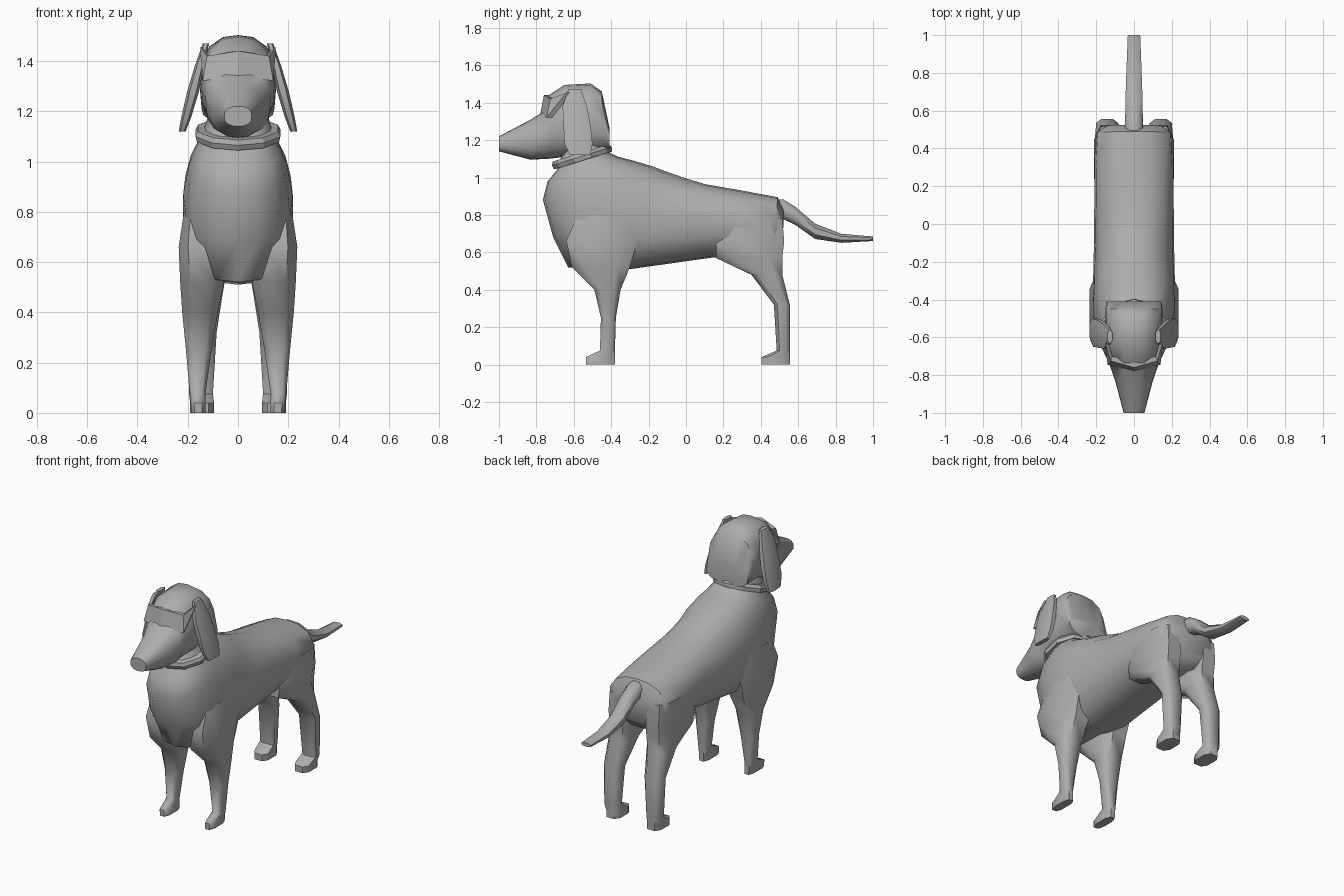
import bpy, bmesh, math
from mathutils import Vector

if "Cube" in bpy.data.objects:
    bpy.data.objects.remove(bpy.data.objects["Cube"])

coat = bpy.data.materials.new("plain grey")
coat.diffuse_color = (0.42, 0.42, 0.42, 1)
coat.use_nodes = True
coat.node_tree.nodes["Principled BSDF"].inputs["Base Color"].default_value = coat.diffuse_color


def finish(name, bm, angle=40):
    bmesh.ops.recalc_face_normals(bm, faces=bm.faces)
    me = bpy.data.meshes.new(name)
    bm.to_mesh(me)
    bm.free()
    me.materials.append(coat)
    me.shade_smooth()
    me.set_sharp_from_angle(angle=math.radians(angle))
    ob = bpy.data.objects.new(name, me)
    bpy.context.collection.objects.link(ob)
    return ob


def ring(a, b, half, n, power, x=0.0):
    """Rounded section whose ends in the side plane are a and b (y, z)."""
    a, b = Vector((x, *a)), Vector((x, *b))
    mid, v = (a + b) / 2, (a - b) / 2
    pts = []
    for i in range(n):
        t = 2 * math.pi * (i + 0.5 * (n == 8)) / n
        c, s = math.cos(t), math.sin(t)
        r = (abs(c) ** power + abs(s) ** power) ** (-1 / power)
        pts.append(mid + v * (c * r) + Vector((half * s * r, 0, 0)))
    return pts


def loft(name, rings, angle=40):
    bm = bmesh.new()
    rows = [[bm.verts.new(p) for p in r] for r in rings]
    n = len(rows[0])
    for p, q in zip(rows, rows[1:]):
        for i in range(n):
            j = (i + 1) % n
            bm.faces.new((p[i], p[j], q[j], q[i]))
    bm.faces.new(rows[0])
    bm.faces.new(rows[-1])
    return finish(name, bm, angle)


# Torso and neck: top point, bottom point, half width
body = [
    ((-.45, 1.22), (-.66, 1.13), .12), ((-.405, 1.13), (-.69, 1.04), .15),
    ((-.36, 1.11), (-.74, .98), .172), ((-.28, 1.09), (-.765, .88), .195),
    ((-.18, 1.06), (-.71, .68), .218), ((-.10, 1.03), (-.63, .52), .218),
    ((0, .995), (-.30, .51), .213), ((.10, .965), (.14, .572), .21),
    ((.30, .93), (.34, .57), .21), ((.49, .895), (.47, .58), .20),
    ((.525, .82), (.515, .64), .15),
]
loft("torso", [ring(a, b, w, 16, 2.5) for a, b, w in body], 50)

# Head with long muzzle: y, bottom, top, half width
head = [
    (-1.0, 1.14, 1.22, .055), (-.83, 1.095, 1.31, .10),
    (-.75, 1.10, 1.36, .128), (-.735, 1.10, 1.44, .13),
    (-.65, 1.11, 1.495, .145), (-.51, 1.12, 1.503, .152),
    (-.45, 1.13, 1.46, .152), (-.41, 1.15, 1.27, .145),
]
loft("head", [ring((y, t), (y, b), w, 16, 2.5) for y, b, t, w in head], 45)

# Tail: y, bottom, top, half width
tail = [
    (.44, .76, .88, .05), (.52, .775, .885, .05), (.585, .745, .845, .048),
    (.69, .67, .755, .046), (.83, .65, .70, .041), (1.0, .66, .685, .034),
]
loft("tail", [ring((y, t), (y, b), w, 8, 2.6) for y, b, t, w in tail], 50)

# Legs: height, front y, back y, inner x, outer x
front_leg = [
    (.80, -.58, -.25, .10, .215), (.66, -.64, -.26, .07, .236),
    (.52, -.61, -.30, .055, .23), (.40, -.49, -.35, .08, .222),
    (.25, -.455, -.375, .105, .207), (.075, -.46, -.38, .13, .192),
    (.04, -.535, -.38, .13, .188), (0, -.535, -.38, .13, .185),
]
hind_leg = [
    (.78, .20, .515, .07, .205), (.66, .16, .525, .05, .212),
    (.57, .16, .515, .045, .21), (.48, .35, .515, .06, .205),
    (.32, .47, .555, .085, .20), (.075, .485, .555, .10, .195),
    (.04, .405, .555, .095, .19), (0, .405, .555, .095, .19),
]


def leg(name, data, side):
    rings = []
    for z, y0, y1, x0, x1 in data:
        cx, cy, hx, hy = side * (x0 + x1) / 2, (y0 + y1) / 2, (x1 - x0) / 2, (y1 - y0) / 2
        # eight-sided section with chamfered corners
        k = .55
        rings.append([Vector((cx + hx * u, cy + hy * v, z)) for u, v in
                      ((1, k), (k, 1), (-k, 1), (-1, k), (-1, -k), (-k, -1), (k, -1), (1, -k))])
    loft(name, rings, 50)


# Ear: height, front y, back y, inner x, outer x
ear = [
    (1.47, -.63, -.56, .115, .14), (1.38, -.66, -.53, .135, .172),
    (1.28, -.655, -.51, .155, .202), (1.18, -.65, -.50, .185, .225),
    (1.12, -.62, -.51, .208, .236),
]
for side, word in ((1, "left"), (-1, "right")):
    leg(word + "_front_leg", front_leg, side)
    leg(word + "_hind_leg", hind_leg, side)
    leg(word + "_ear", ear, side)

# Collar: tilted band around the neck
bm = bmesh.new()
loops = []
N = 10
for i in range(N):
    t = 2 * math.pi * (i + .5) / N
    c, s = math.cos(t), math.sin(t)
    loop = []
    for r, h in ((.78, -.02), (1.0, -.018), (1.03, .004), (.97, .022), (.78, .022)):
        y = s * .155 * r
        loop.append(bm.verts.new((c * .172 * r, -.556 + y - h * .3, 1.11 + y * .31 + h)))
    loops.append(loop)
for i in range(N):
    p, q = loops[i], loops[(i + 1) % N]
    for k in range(5):
        m = (k + 1) % 5
        bm.faces.new((p[k], p[m], q[m], q[k]))
finish("collar", bm, 30)

# Wraparound visor: x, y, bottom, top, with thin arms swept back
strip = [(.15, -.655, 1.435, 1.455), (.14, -.745, 1.322, 1.42), (0, -.78, 1.335, 1.44)]
strip += [(-x, y, b, t) for x, y, b, t in strip[1::-1]]
bm = bmesh.new()
cols = []
for x, y, b, t in strip:
    tx = x * .88 if abs(x) < .145 else x
    cols.append([bm.verts.new(p) for p in
                 ((x, y, b), (tx, y + .02, t), (tx * .93, y + .045, t), (x * .93, y + .03, b))])
for p, q in zip(cols, cols[1:]):
    for k in range(4):
        m = (k + 1) % 4
        bm.faces.new((p[k], p[m], q[m], q[k]))
bm.faces.new(cols[0])
bm.faces.new(cols[-1])
finish("visor", bm, 30)
